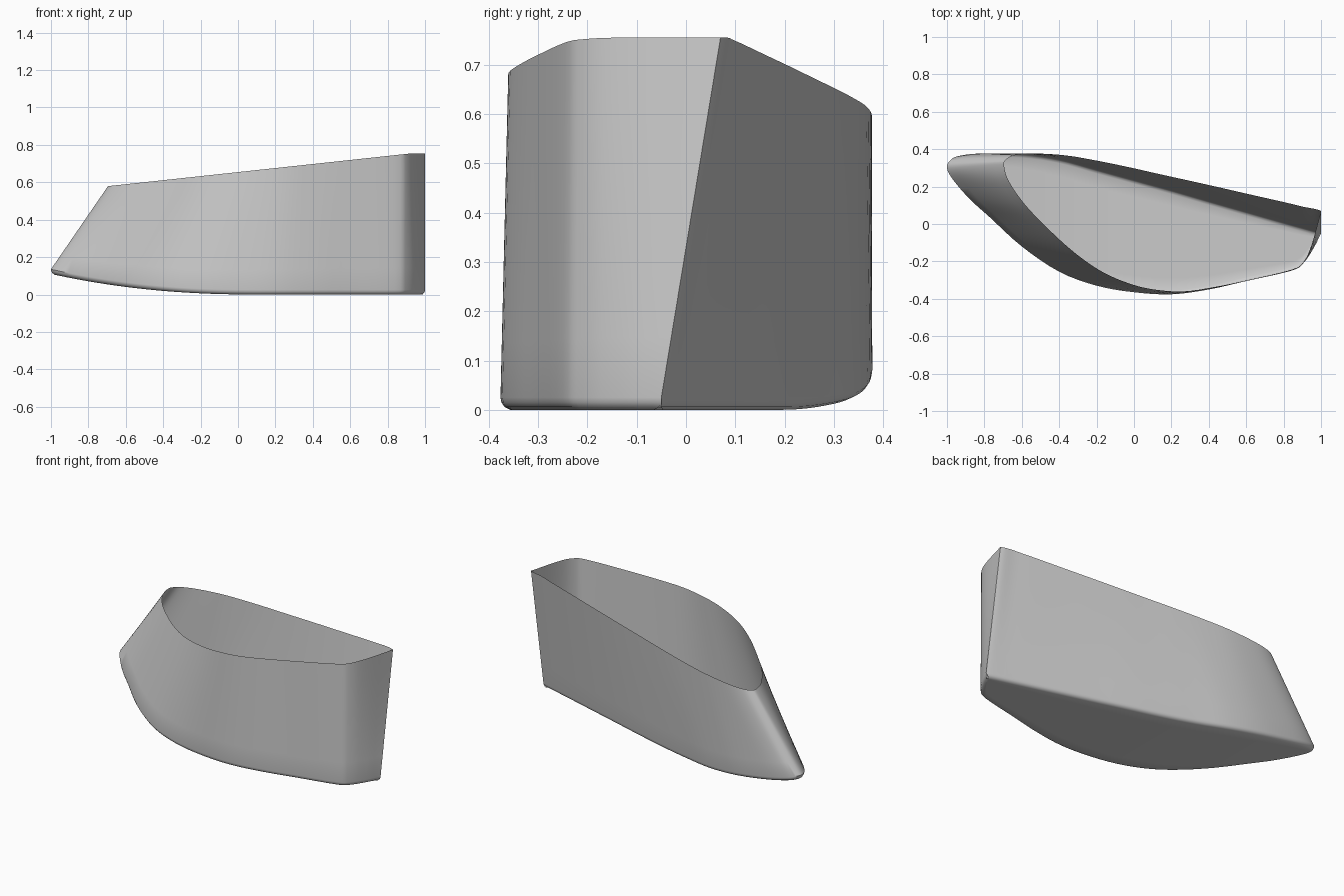
import bpy, bmesh
from mathutils import Vector

if "Cube" in bpy.data.objects:
    bpy.data.objects.remove(bpy.data.objects["Cube"])

# Outlines run counter-clockwise from the sharp corner: back side, rounded tip, front side.
base_outline = [
    (1, -.05), (.97, -.04), (.9, -.02), (.8, .008), (.6, .065), (.4, .122), (.2, .18),
    (0, .235), (-.2, .29), (-.4, .345), (-.6, .374), (-.82, .377), (-.94, .363), (-.985, .338),
    (-1, .30),
    (-.97, .24), (-.88, .135), (-.77, .035), (-.6, -.12), (-.4, -.255), (-.2, -.33), (0, -.365),
    (.2, -.376), (.4, -.35), (.6, -.305), (.84, -.25), (.905, -.21), (.96, -.13), (1, -.05)]
rim_outline = [
    (1, .07), (.97, .08), (.905, .092), (.81, .115), (.62, .158), (.45, .197), (.28, .235),
    (.13, .268), (-.02, .302), (-.19, .337), (-.36, .366), (-.53, .377), (-.635, .368), (-.68, .347),
    (-.695, .32),
    (-.675, .24), (-.6, .125), (-.5, .015), (-.34, -.135), (-.18, -.25), (-.02, -.32), (.12, -.352),
    (.27, -.36), (.43, -.337), (.61, -.30), (.84, -.245), (.905, -.205), (.95, -.11), (1, .07)]
STEPS, WALL_ROWS, FLOOR_COLS = 4, 6, 8


def smooth_loop(points):
    """Smooth curve through the points, sharp only where it closes."""
    p = [Vector(q) for q in points]
    p = [2 * p[0] - p[1]] + p + [2 * p[-1] - p[-2]]
    out = []
    for a, b, c, d in zip(p, p[1:], p[2:], p[3:]):
        for k in range(STEPS):
            t = k / STEPS
            out.append(.5 * (2 * b + (c - a) * t + (2 * a - 5 * b + 4 * c - d) * t * t
                             + (3 * b - a - 3 * c + d) * t ** 3))
    return out


def floor_z(x):
    return .11 * max(0, (.1 - x) / 1.1) ** 2.2


def rim_z(x):
    return min(.755, .6545 + .108 * x)


base, rim = smooth_loop(base_outline), smooth_loop(rim_outline)
n = len(base)


def inset(dist):
    out = []
    for i, p in enumerate(base):
        t = (base[(i + 1) % n] - base[i - 1]).normalized()
        out.append(p + Vector((-t.y, t.x)) * dist)
    return out


# Rings from the rim down the slanted wall, then round the lower edge
rings = []
for r in range(WALL_ROWS + 1):
    t = r / WALL_ROWS
    rings.append([a.lerp(b, t).to_3d() + Vector((0, 0, (1 - t) * rim_z(a.x) + t * (floor_z(b.x) + .025)))
                  for a, b in zip(rim, base)])
for dist, lift in ((.002, .015), (.008, .006), (.02, 0)):
    rings.append([Vector((p.x, p.y, floor_z(p.x) + lift)) for p in inset(dist)])

bm = bmesh.new()
grid = [[bm.verts.new(v) for v in ring] for ring in rings]
for upper, lower in zip(grid, grid[1:]):
    for i in range(n):
        j = (i + 1) % n
        bm.faces.new((upper[i], lower[i], lower[j], upper[j]))

# Curved floor, spanned in strips from back edge to front edge
edge, half = grid[-1], n // 2
rows = []
for i in range(1, half):
    a, b = edge[i], edge[n - i]
    row = [a]
    for k in range(1, FLOOR_COLS):
        p = a.co.lerp(b.co, k / FLOOR_COLS)
        row.append(bm.verts.new((p.x, p.y, floor_z(p.x))))
    rows.append(row + [b])
for r0, r1 in zip(rows, rows[1:]):
    for k in range(FLOOR_COLS):
        bm.faces.new((r0[k], r0[k + 1], r1[k + 1], r1[k]))
for k in range(FLOOR_COLS):
    bm.faces.new((edge[0], rows[0][k + 1], rows[0][k]))
    bm.faces.new((edge[half], rows[-1][k], rows[-1][k + 1]))
bmesh.ops.recalc_face_normals(bm, faces=bm.faces)
if sum(f.normal.z * f.calc_area() for f in bm.faces) > 0:
    bmesh.ops.reverse_faces(bm, faces=bm.faces)

mesh = bpy.data.meshes.new("open_shell")
bm.to_mesh(mesh)
bm.free()
shell = bpy.data.objects.new("open_shell", mesh)
bpy.context.collection.objects.link(shell)
bpy.context.view_layer.objects.active = shell
shell.select_set(True)
bpy.ops.object.shade_smooth_by_angle(angle=.6)
